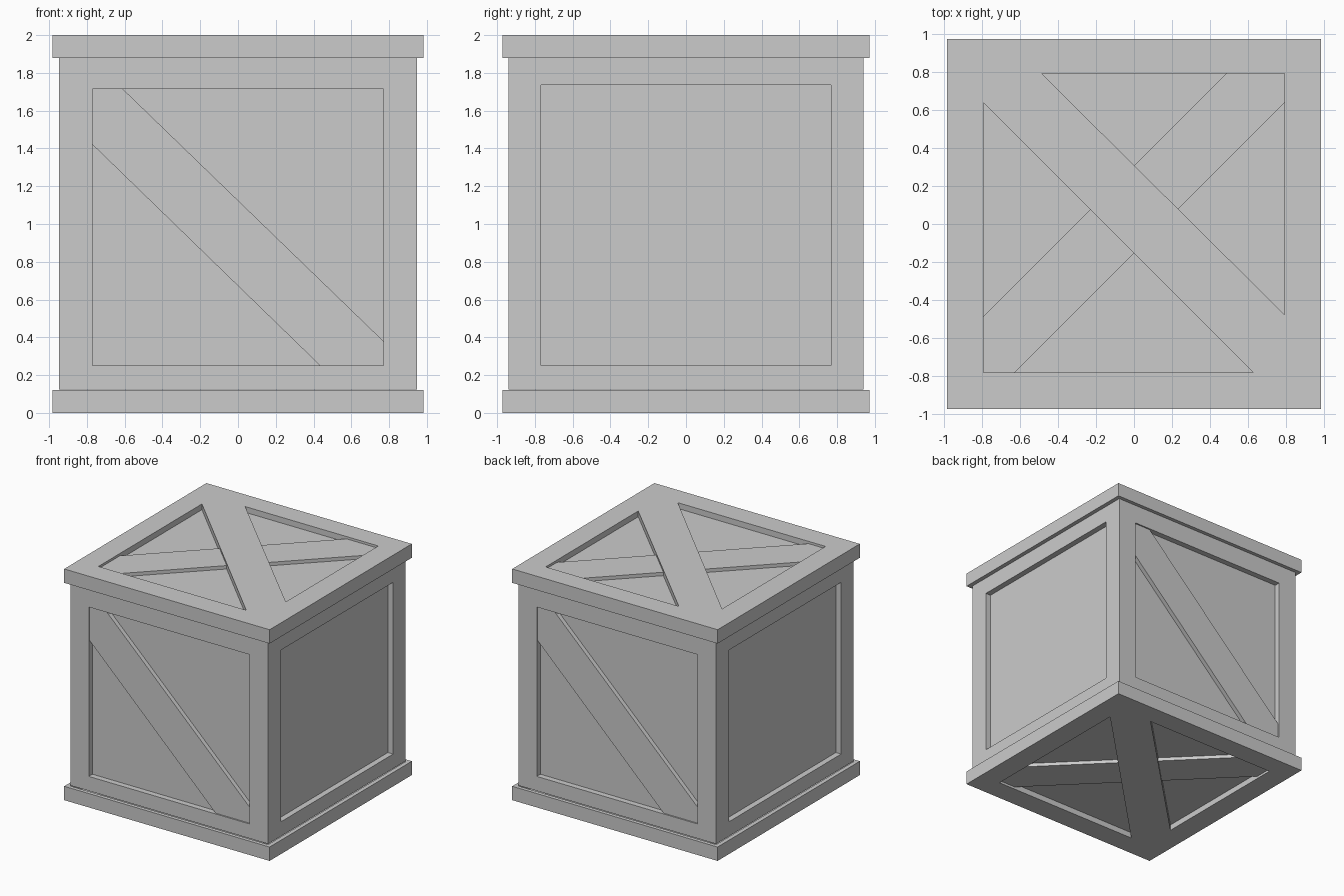
import bpy, bmesh
from math import pi
from mathutils import Matrix, Vector

if "Cube" in bpy.data.objects:
    bpy.data.objects.remove(bpy.data.objects["Cube"])

# Local frames: u right, v up, w outward for every face of the crate
FRONT = Matrix.Rotation(pi / 2, 4, 'X')
RIGHT = Matrix.Rotation(pi / 2, 4, 'Z') @ FRONT
BACK = Matrix.Rotation(pi, 4, 'Z') @ FRONT
LEFT = Matrix.Rotation(-pi / 2, 4, 'Z') @ FRONT
TOP = Matrix.Identity(4)
BOTTOM = Matrix.Translation((0, 0, 2)) @ Matrix.Rotation(pi, 4, 'Y')

BX, BY = 0.947, 0.94      # body half sizes
SX, SY = 0.983, 0.972     # slab half sizes
Z1, Z2 = 0.125, 1.88      # slab heights
DEPTH = 0.05


def finish(bm, name):
    bmesh.ops.remove_doubles(bm, verts=bm.verts, dist=1e-4)
    bmesh.ops.recalc_face_normals(bm, faces=bm.faces)
    mesh = bpy.data.meshes.new(name)
    bm.to_mesh(mesh)
    bm.free()
    bpy.context.collection.objects.link(bpy.data.objects.new(name, mesh))


def rect(u0, v0, u1, v1, w, m):
    return [m @ Vector((u, v, w)) for u, v in ((u0, v0), (u1, v0), (u1, v1), (u0, v1))]


def bridge(bm, a, b):
    for i in range(4):
        j = (i + 1) % 4
        bm.faces.new([bm.verts.new(p) for p in (a[i], a[j], b[j], b[i])])


def recessed_face(bm, m, w, outer, inner):
    a = rect(*outer, w, m)
    b = rect(*inner, w, m)
    c = rect(*inner, w - DEPTH, m)
    bridge(bm, a, b)
    bridge(bm, b, c)
    bm.faces.new([bm.verts.new(p) for p in c])


def brace(name, m, outline, w0, w1):
    bm = bmesh.new()
    face = bm.faces.new([bm.verts.new(m @ Vector((u, v, w0))) for u, v in outline])
    ext = bmesh.ops.extrude_face_region(bm, geom=[face], use_keep_orig=True)
    step = m.to_3x3() @ Vector((0, 0, w1 - w0))
    verts = [g for g in ext['geom'] if isinstance(g, bmesh.types.BMVert)]
    bmesh.ops.translate(bm, verts=verts, vec=step)
    finish(bm, name)


# Crate shell: six framed panels joined by the slab edges
bm = bmesh.new()
for m in (FRONT, BACK):
    recessed_face(bm, m, BY, (-BX, Z1, BX, Z2), (-0.77, 0.25, 0.77, 1.715))
for m in (RIGHT, LEFT):
    recessed_face(bm, m, BX, (-BY, Z1, BY, Z2), (-0.768, 0.25, 0.768, 1.735))
for m in (TOP, BOTTOM):
    recessed_face(bm, m, 2, (-SX, -SY, SX, SY), (-0.79, -0.78, 0.79, 0.79))
    slab = [rect(-SX, -SY, SX, SY, w, m) for w in (2, Z2)]
    neck = rect(-BX, -BY, BX, BY, Z2, m)
    bridge(bm, slab[0], slab[1])
    bridge(bm, slab[1], neck)
finish(bm, "crate_shell")

# Single diagonal on the front and back
diagonal = [(-0.77, 1.715), (-0.77, 1.42), (0.435, 0.25), (0.77, 0.25),
            (0.77, 0.38), (-0.61, 1.715)]
for name, m in (("front_brace", FRONT), ("back_brace", BACK)):
    brace(name, m, diagonal, BY - DEPTH, BY - 0.012)

# Crossed braces on the lid and base: one flush, one lower and split by it
flush = [(-0.79, 0.79), (-0.79, 0.635), (0.625, -0.78), (0.79, -0.78),
         (0.79, -0.475), (-0.485, 0.79)]
upper_half = [(0.79, 0.79), (0.485, 0.79), (0, 0.305), (0.23, 0.075), (0.79, 0.635)]
lower_half = [(-0.79, -0.78), (-0.625, -0.78), (0, -0.155), (-0.23, 0.075), (-0.79, -0.485)]
for name, m in (("lid", TOP), ("base", BOTTOM)):
    brace(name + "_main_brace", m, flush, 2 - DEPTH, 2)
    brace(name + "_cross_brace_upper", m, upper_half, 2 - DEPTH, 1.98)
    brace(name + "_cross_brace_lower", m, lower_half, 2 - DEPTH, 1.98)
